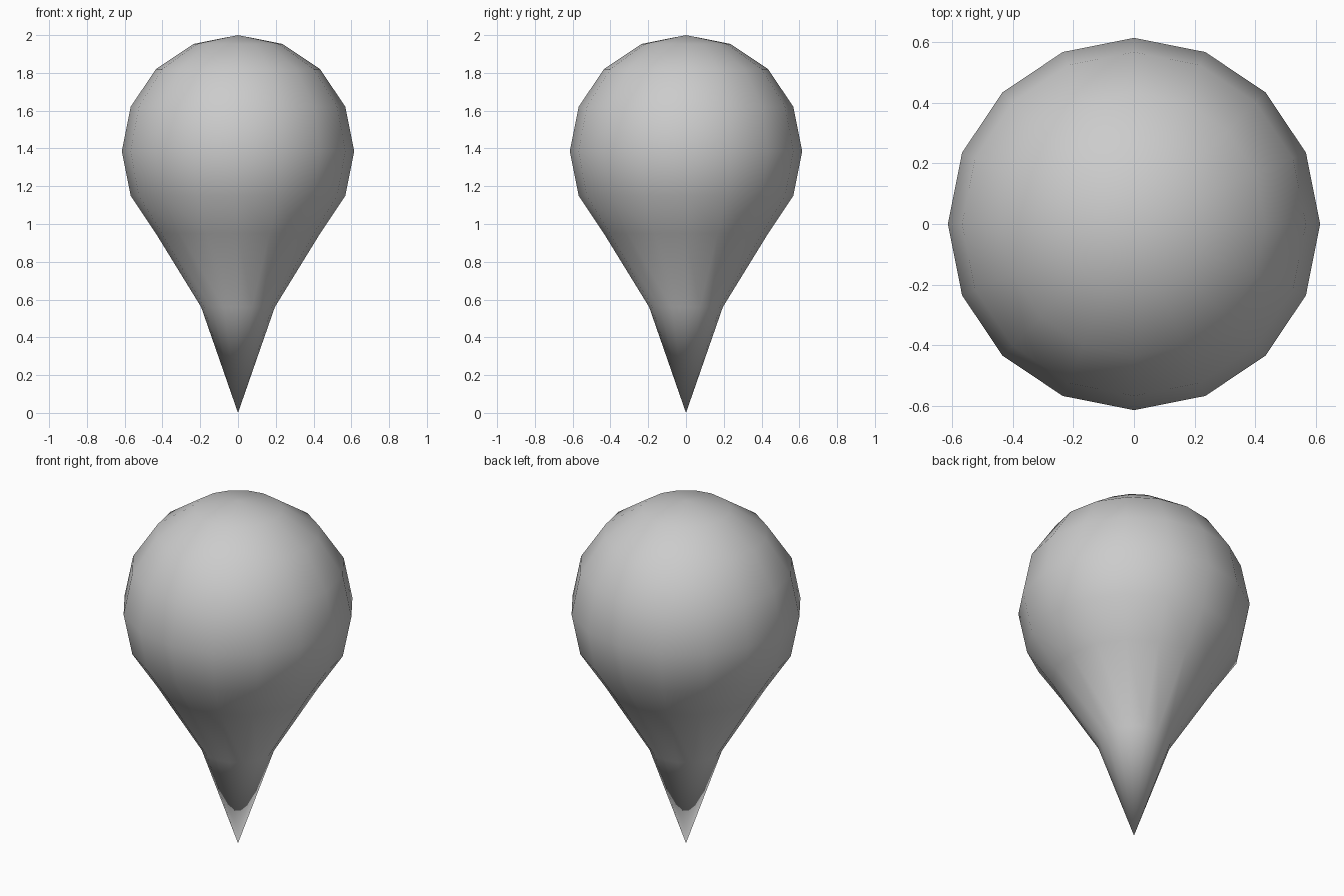
import bpy, bmesh
from math import sin, cos, pi

if "Cube" in bpy.data.objects:
    bpy.data.objects.remove(bpy.data.objects["Cube"])

SEGMENTS, RINGS, R = 16, 8, 0.615
CENTRE_Z = 2.0 - R

# Low-poly ball with its lower end drawn out to a point
bm = bmesh.new()
bmesh.ops.create_uvsphere(bm, u_segments=SEGMENTS, v_segments=RINGS, radius=R)
low_ring_z = -R * cos(pi / RINGS)
for v in bm.verts:
    if v.co.z < -R + 0.001:                      # tip
        v.co = (0, 0, -CENTRE_Z)
    elif abs(v.co.z - low_ring_z) < 0.001:       # narrow neck above the tip
        s = 0.195 / (R * sin(pi / RINGS))
        v.co = (v.co.x * s, v.co.y * s, 0.56 - CENTRE_Z)
for v in bm.verts:
    v.co.z += CENTRE_Z
for f in bm.faces:
    f.smooth = True

mesh = bpy.data.meshes.new("teardrop_marker")
bm.to_mesh(mesh)
bm.free()
marker = bpy.data.objects.new("teardrop_marker", mesh)
bpy.context.collection.objects.link(marker)
